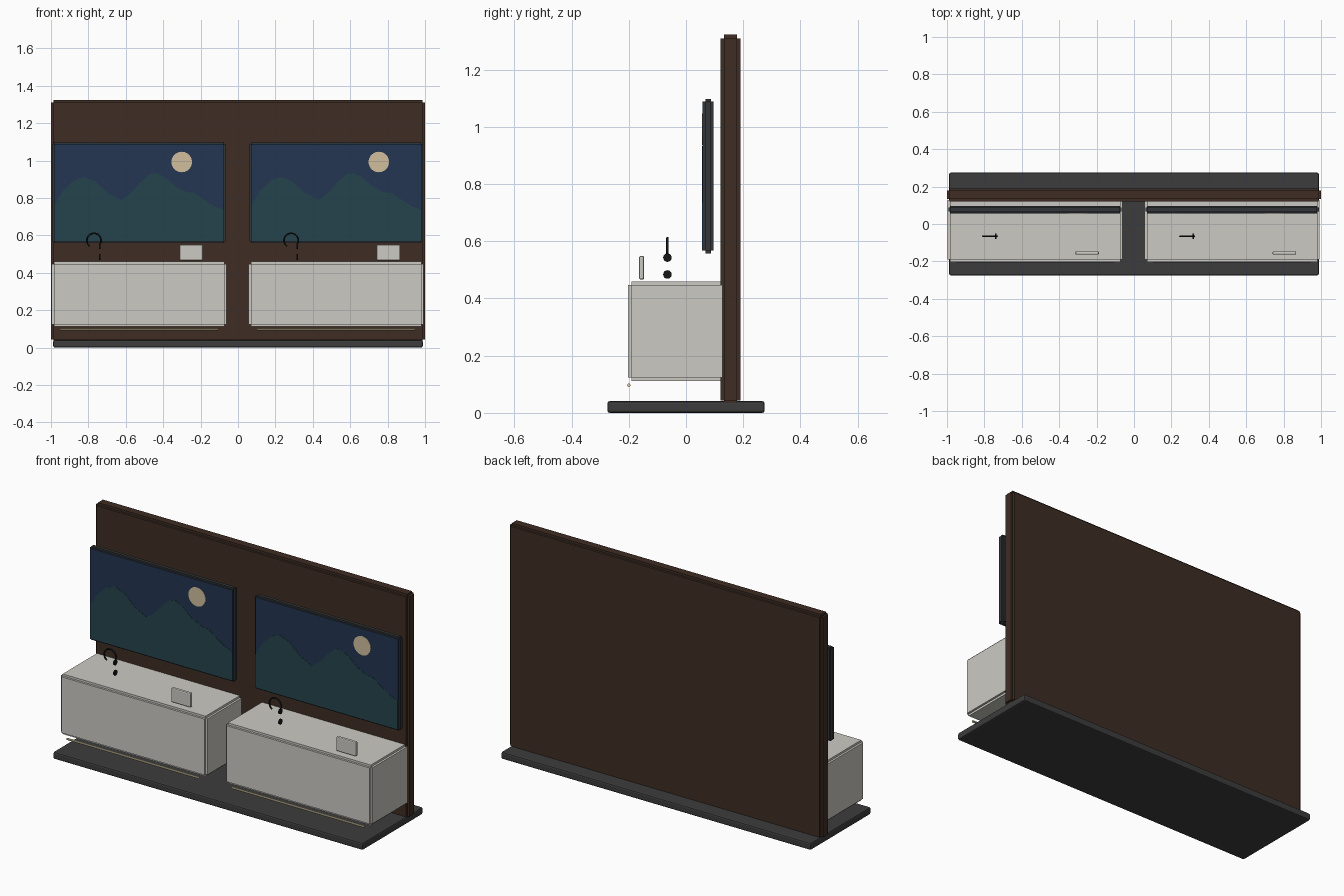
import bpy, bmesh, math
from mathutils import Matrix, Vector

if "Cube" in bpy.data.objects:
    bpy.data.objects.remove(bpy.data.objects["Cube"])


def material(name, rgb):
    m = bpy.data.materials.new(name)
    lin = [((c / 255 + 0.055) / 1.055) ** 2.4 if c > 10 else c / 255 / 12.92 for c in rgb]
    m.diffuse_color = (*lin, 1)
    m.use_nodes = True
    m.node_tree.nodes["Principled BSDF"].inputs["Base Color"].default_value = m.diffuse_color
    return m


STONE = material("floor_grey", (60, 60, 61))
WOOD = material("dark_wood", (62, 45, 35))
CERAMIC = material("off_white", (204, 202, 196))
FRAME = material("frame_charcoal", (50, 53, 56))
BLACK = material("matte_black", (22, 22, 23))
SKY = material("night_blue", (35, 54, 82))
HILL = material("hill_teal", (37, 67, 77))
MOON = material("moon_cream", (208, 190, 158))
GLOW = material("warm_light", (222, 208, 168))


def finish(bm, name, mat):
    bmesh.ops.recalc_face_normals(bm, faces=bm.faces)
    me = bpy.data.meshes.new(name)
    bm.to_mesh(me)
    bm.free()
    me.materials.append(mat)
    ob = bpy.data.objects.new(name, me)
    bpy.context.collection.objects.link(ob)
    return ob


def add_box(bm, lo, hi):
    lo, hi = Vector(lo), Vector(hi)
    size = hi - lo
    bmesh.ops.create_cube(bm, size=1, matrix=Matrix.Translation((lo + hi) / 2) @ Matrix.Diagonal((*size, 1)))


def stepped_box(name, lo, hi, r, mat):
    """Box with notched edges: three boxes, each full length on one axis."""
    bm = bmesh.new()
    for axis in range(3):
        inset = Vector([0 if i == axis else r for i in range(3)])
        add_box(bm, Vector(lo) + inset, Vector(hi) - inset)
    return finish(bm, name, mat)


def soft_box(name, lo, hi, r, mat):
    bm = bmesh.new()
    add_box(bm, lo, hi)
    bmesh.ops.bevel(bm, geom=bm.edges[:], offset=r, segments=2, profile=0.5, affect='EDGES')
    return finish(bm, name, mat)


def plate(name, points, y, mat, thick=0.004):
    """Thin flat panel from an (x, z) outline; y is its front face."""
    bm = bmesh.new()
    face = bm.faces.new([bm.verts.new((x, y, z)) for x, z in points])
    ext = bmesh.ops.extrude_face_region(bm, geom=[face])
    verts = [v for v in ext["geom"] if isinstance(v, bmesh.types.BMVert)]
    bmesh.ops.translate(bm, verts=verts, vec=(0, thick, 0))
    return finish(bm, name, mat)


def rod_x(name, center, radius, length, sides, mat):
    bm = bmesh.new()
    bmesh.ops.create_cone(bm, cap_ends=True, segments=sides, radius1=radius, radius2=radius, depth=length,
                          matrix=Matrix.Translation(center) @ Matrix.Rotation(math.pi / 2, 4, 'Y'))
    return finish(bm, name, mat)


def arc_tube(name, center, radius, tube, a0, a1, steps, mat):
    """Curved spout in the xz plane."""
    bm = bmesh.new()
    rings = []
    for i in range(steps + 1):
        a = math.radians(a0 + (a1 - a0) * i / steps)
        ring = []
        for k in range(8):
            b = k * math.pi / 4
            d = radius + tube * math.cos(b)
            ring.append(bm.verts.new((center[0] + d * math.cos(a), center[1] + tube * math.sin(b),
                                      center[2] + d * math.sin(a))))
        rings.append(ring)
    for p, q in zip(rings, rings[1:]):
        for k in range(8):
            bm.faces.new((p[k], p[k - 1], q[k - 1], q[k]))
    bm.faces.new(rings[0])
    bm.faces.new(rings[-1])
    return finish(bm, name, mat)


# Plinth and back wall
soft_box("floor_slab", (-0.988, -0.275, 0), (0.988, 0.275, 0.041), 0.008, STONE)
stepped_box("back_wall", (-1, 0.12, 0.03), (1, 0.191, 1.323), 0.013, WOOD)

# Mountain ridge, relative to the bay centre
RIDGE = [(-.455, .758), (-.408, .837), (-.344, .896), (-.296, .912), (-.237, .890), (-.167, .826),
         (-.093, .789), (-.044, .826), (.004, .880), (.057, .928), (.095, .933), (.143, .906),
         (.191, .864), (.250, .832), (.298, .826), (.351, .789), (.400, .757), (.455, .735)]

for side, cx in (("left", -0.529), ("right", 0.525)):
    # Vanity cabinet with under-light
    stepped_box(side + "_cabinet", (cx - 0.468, -0.203, 0.112), (cx + 0.468, 0.14, 0.459), 0.012, CERAMIC)
    rod_x(side + "_under_light", (cx, -0.2, 0.097), 0.006, 0.845, 8, GLOW)

    # Wall picture panel: frame, sky, hills, moon
    stepped_box(side + "_panel_frame", (cx - 0.463, 0.059, 0.558), (cx + 0.463, 0.096, 1.098), 0.009, FRAME)
    plate(side + "_sky", [(cx - .455, .567), (cx + .455, .567), (cx + .455, 1.089), (cx - .455, 1.089)],
          0.0575, SKY)
    plate(side + "_hills", [(cx + x, z) for x, z in [(.455, .567), (-.455, .567)] + RIDGE], 0.056, HILL)
    disc = [(cx + .228 + .055 * math.cos(i * math.pi / 16), .992 + .055 * math.sin(i * math.pi / 16))
            for i in range(32)]
    plate(side + "_moon", disc, 0.056, MOON)

    # Tap spout and two round knobs
    spout = arc_tube(side + "_spout", (cx - 0.241, -0.065, 0.573), 0.038, 0.0045, -25, 235, 20, BLACK)
    spout.data.shade_smooth()
    for n, z in (("upper", 0.543), ("lower", 0.484)):
        rod_x(f"{side}_{n}_knob", (cx - 0.209, -0.065, z), 0.015, 0.008, 16, BLACK)

    # Small upright dish on the counter
    soft_box(side + "_dish", (cx + 0.216, -0.164, 0.466), (cx + 0.342, -0.146, 0.549), 0.006, CERAMIC)
